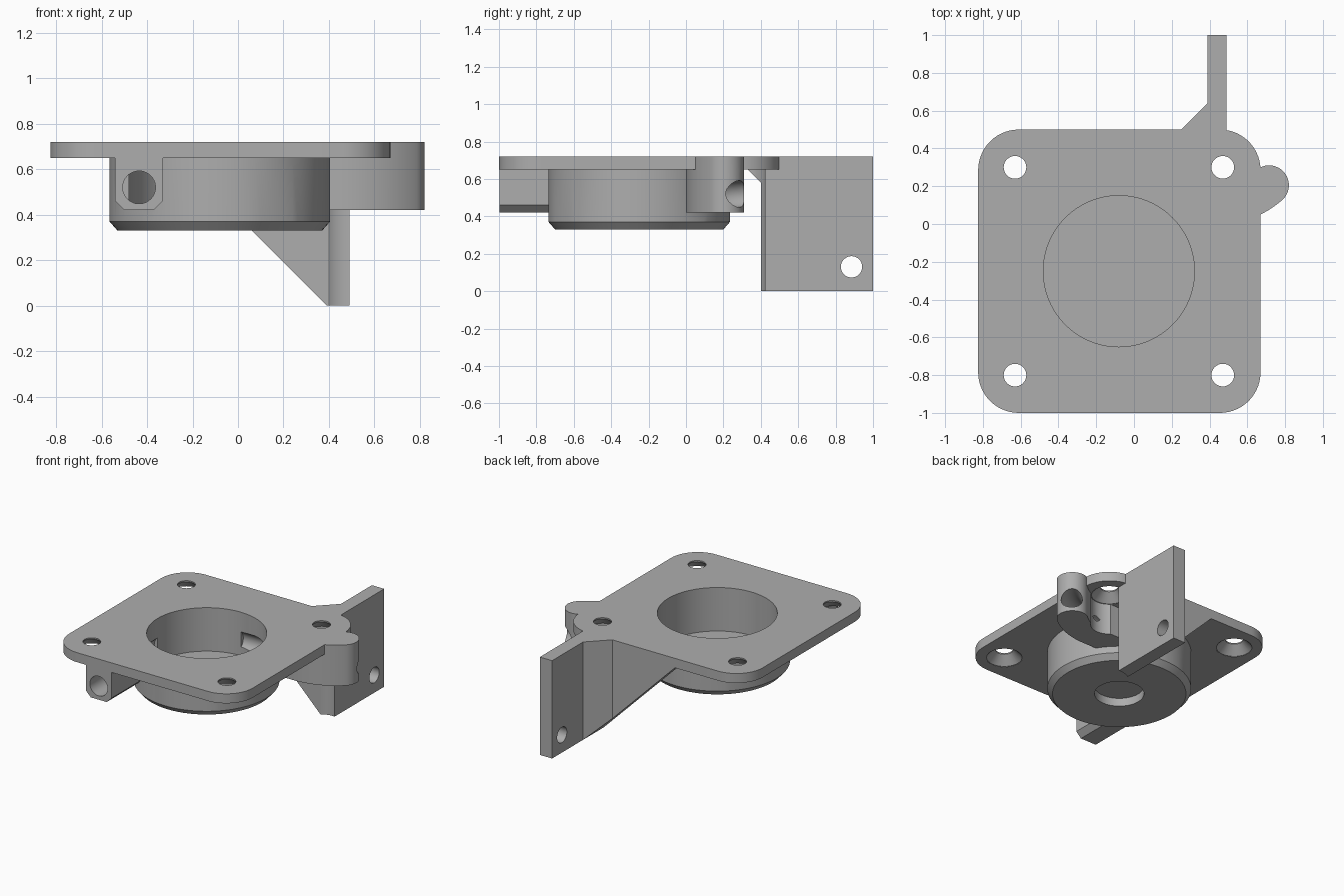
import bpy, bmesh, math
from math import sin, cos, radians
from mathutils import Matrix, Vector

cube = bpy.data.objects.get("Cube")
if cube:
    bpy.data.objects.remove(cube, do_unlink=True)

grey = bpy.data.materials.new("plain grey")
grey.use_nodes = True
GREY = (0.42, 0.42, 0.42, 1)
grey.diffuse_color = GREY
grey.node_tree.nodes["Principled BSDF"].inputs["Base Color"].default_value = GREY


def finish(name, bm):
    bmesh.ops.recalc_face_normals(bm, faces=bm.faces)
    mesh = bpy.data.meshes.new(name)
    bm.to_mesh(mesh)
    bm.free()
    mesh.materials.append(grey)
    ob = bpy.data.objects.new(name, mesh)
    bpy.context.collection.objects.link(ob)
    return ob


def prism(name, points, low, high, axis="z"):
    """Extrude a 2D outline along z (x, y points) or along y (x, z points)."""
    def place(p, h):
        return (p[0], p[1], h) if axis == "z" else (p[0], h, p[1])
    bm = bmesh.new()
    face = bm.faces.new([bm.verts.new(place(p, low)) for p in points])
    ext = bmesh.ops.extrude_face_region(bm, geom=[face])["geom"]
    shift = Vector(place((0, 0), high - low))
    bmesh.ops.translate(bm, vec=shift, verts=[v for v in ext if isinstance(v, bmesh.types.BMVert)])
    return finish(name, bm)


def cylinder(name, centre, r_low, r_high, length, axis="z", sides=64):
    bm = bmesh.new()
    bmesh.ops.create_cone(bm, cap_ends=True, segments=sides, radius1=r_low, radius2=r_high, depth=length)
    turn = {"z": Matrix(), "x": Matrix.Rotation(math.pi / 2, 4, "Y"),
            "y": Matrix.Rotation(math.pi / 2, 4, "X")}[axis]
    bm.transform(Matrix.Translation(centre) @ turn)
    return finish(name, bm)


def combine(target, other, operation):
    """Apply a boolean and discard the second solid."""
    mod = target.modifiers.new("join", "BOOLEAN")
    mod.operation, mod.object, mod.solver = operation, other, "EXACT"
    bpy.context.view_layer.objects.active = target
    bpy.ops.object.modifier_apply(modifier=mod.name)
    bpy.data.objects.remove(other, do_unlink=True)


def arc(cx, cy, r, start, end, steps):
    return [(cx + r * cos(radians(start + (end - start) * i / steps)),
             cy + r * sin(radians(start + (end - start) * i / steps))) for i in range(steps + 1)]


CX, CY = -0.08, -0.25          # centre of the cup
TOP, UNDER, DUCT = 0.72, 0.65, 0.42
MID, BORE, HALF = 0.52, 0.072, 0.105

# Mounting plate with rounded corners
outline = []
for x, y, a in ((0.455, 0.285, 0), (-0.61, 0.285, 90), (-0.61, -0.785, 180), (0.455, -0.785, 270)):
    outline += arc(x, y, 0.215, a, a + 90, 14)
body = prism("mounting_plate", outline, UNDER, TOP)

# Round cup with a chamfered foot
combine(body, cylinder("cup_wall", (CX, CY, 0.53), 0.485, 0.485, 0.32, sides=96), "UNION")
combine(body, cylinder("cup_foot", (CX, CY, 0.35), 0.45, 0.485, 0.04, sides=96), "UNION")

# Straight inlet duct with chamfered lower edges
L, R, C = -0.54, -0.33, 0.04
inlet = prism("inlet_duct", [(L, 0.7), (L, DUCT + C), (L + C, DUCT), (R - C, DUCT),
                             (R, DUCT + C), (R, 0.7)], -0.998, CY, "y")
combine(body, inlet, "UNION")

# Curved outlet duct ending in a round lobe
BX, BY, BR, END = 0.45, 0.505, 0.4, -48.5
tip = arc(BX, BY, BR, END, END, 1)[0]
side = [(CX, 0)] + arc(BX, BY, BR + HALF, -90, END, 14)
cap = arc(*tip, HALF, END, END + 180, 24)[1:-1]
inner = arc(BX, BY, BR - HALF, END, -90, 14) + [(CX, 2 * HALF)]
combine(body, prism("outlet_duct", side + cap + inner, DUCT, TOP), "UNION")

# Upright tab with its corner gusset and sloping rib
tab = prism("upright_tab", [(-0.26, 0.4), (0.49, 0.4), (0.49, 1), (0.39, 1),
                            (0.39, 0.64), (0.25, 0.5), (-0.26, 0.5)], 0, TOP)
combine(tab, prism("slope_cut", [(0.49, -0.1), (-0.31, 0.7), (-0.31, -0.1)], 0.3, 0.8, "y"), "DIFFERENCE")
combine(tab, cylinder("tab_hole", (0.44, 0.885, 0.13), 0.057, 0.057, 0.4, "x", 32), "DIFFERENCE")
combine(body, tab, "UNION")

# Small fillet strip between rib and plate
bm = bmesh.new()
strip = [bm.verts.new((-0.19, y, z)) for y, z in ((0.33, 0.65), (0.4, 0.58), (0.42, 0.58), (0.42, 0.67), (0.33, 0.67))]
ext = bmesh.ops.extrude_face_region(bm, geom=[bm.faces.new(strip)])["geom"]
bmesh.ops.translate(bm, vec=(0.6, 0, 0), verts=[v for v in ext if isinstance(v, bmesh.types.BMVert)])
combine(body, finish("fillet_strip", bm), "UNION")

# Cup cavity and the shallow recess beneath its floor
combine(body, cylinder("cavity", (CX, CY, 0.65), 0.4, 0.4, 0.5, sides=96), "DIFFERENCE")
combine(body, cylinder("foot_recess", (CX, CY, 0.34), 0.167, 0.167, 0.1, sides=48), "DIFFERENCE")

# Bores through both ducts
combine(body, cylinder("inlet_bore", (-0.435, -0.7, MID), BORE, BORE, 0.9, "y", 40), "DIFFERENCE")
path = [(CX, HALF)] + arc(BX, BY, BR, -90, -20, 20)
curve = bpy.data.curves.new("outlet_bore", "CURVE")
curve.dimensions, curve.bevel_depth = "3D", BORE
curve.bevel_resolution, curve.use_fill_caps = 8, True
spline = curve.splines.new("POLY")
spline.points.add(len(path) - 1)
for point, (x, y) in zip(spline.points, path):
    point.co = (x, y, MID, 1)
tube = bpy.data.objects.new("outlet_bore", curve)
bpy.context.collection.objects.link(tube)
bpy.context.view_layer.update()
bm = bmesh.new()
bm.from_mesh(tube.to_mesh())
bmesh.ops.remove_doubles(bm, verts=bm.verts, dist=0.0001)
tube.to_mesh_clear()
bpy.data.objects.remove(tube, do_unlink=True)
combine(body, finish("outlet_bore_solid", bm), "DIFFERENCE")

# Countersunk corner screw holes, with driver clearance below
for x in (-0.63, 0.47):
    for y in (-0.8, 0.3):
        combine(body, cylinder("screw_hole", (x, y, 0.7), 0.06, 0.06, 0.3, sides=32), "DIFFERENCE")
        combine(body, cylinder("countersink", (x, y, 0.68), 0.122, 0.06, 0.062, sides=32), "DIFFERENCE")
        combine(body, cylinder("clearance", (x, y, 0.3), 0.125, 0.125, 0.702, sides=48), "DIFFERENCE")

body.name = "pump_housing"
bpy.ops.object.select_all(action="DESELECT")
body.select_set(True)
bpy.context.view_layer.objects.active = body
bpy.ops.object.shade_smooth_by_angle(angle=radians(25))
